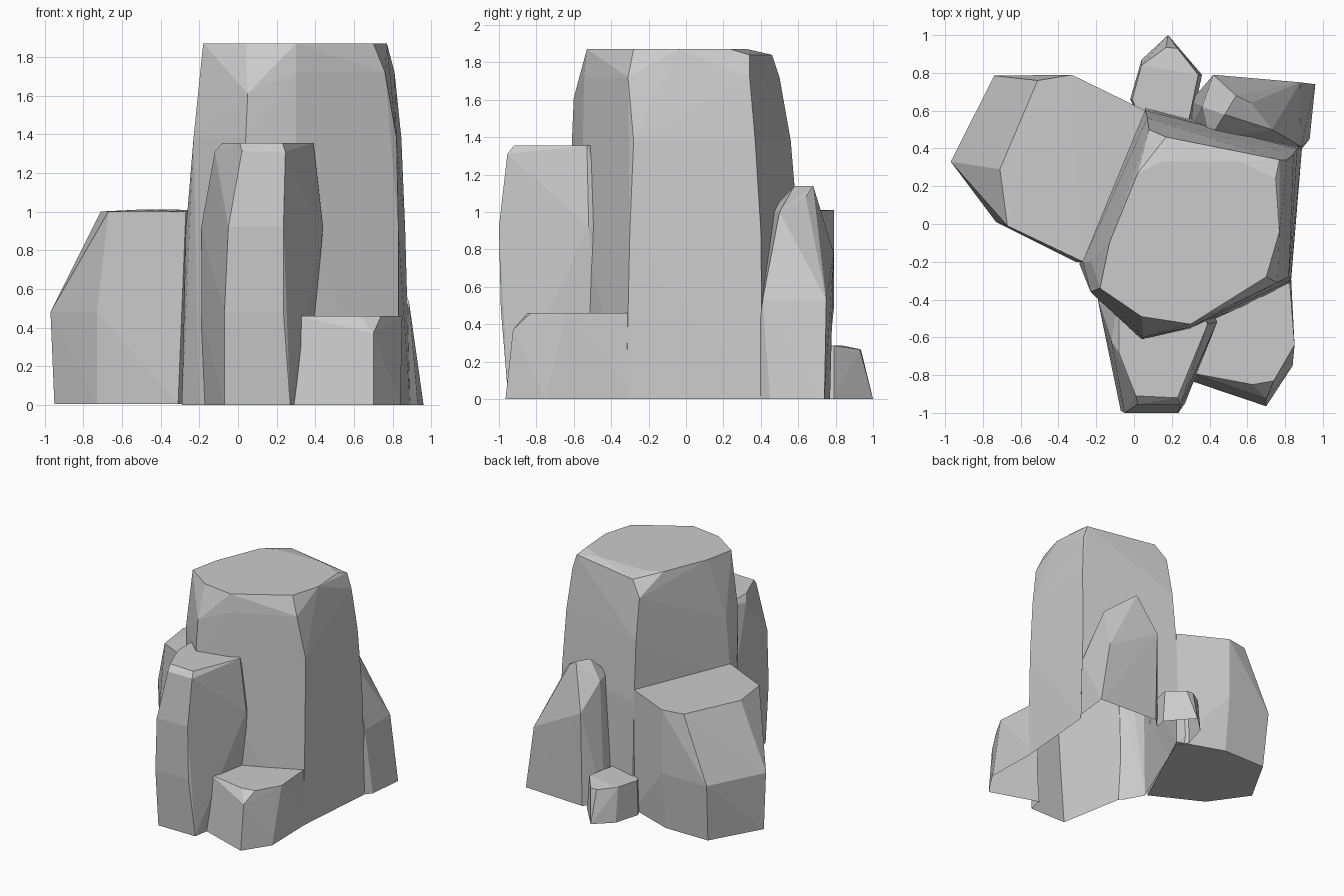
import bpy, bmesh

if "Cube" in bpy.data.objects:
    bpy.data.objects.remove(bpy.data.objects["Cube"])


def rock(name, rings):
    """Convex faceted boulder wrapped around (height, [(x, y), ...]) rings."""
    bm = bmesh.new()
    for z, pts in rings:
        for x, y in pts:
            bm.verts.new((x, y, z))
    res = bmesh.ops.convex_hull(bm, input=bm.verts[:])
    junk = {g for g in res["geom_interior"] + res["geom_unused"]
            if isinstance(g, bmesh.types.BMVert)}
    bmesh.ops.delete(bm, geom=list(junk), context='VERTS')
    bmesh.ops.dissolve_limit(bm, angle_limit=0.02, verts=bm.verts[:], edges=bm.edges[:])
    bmesh.ops.recalc_face_normals(bm, faces=bm.faces[:])
    me = bpy.data.meshes.new(name)
    bm.to_mesh(me)
    bm.free()
    ob = bpy.data.objects.new(name, me)
    bpy.context.collection.objects.link(ob)
    return ob


# Tall central pillar
pillar = rock("rock_pillar", [
    (0, [(-.29, -.21), (-.2, -.37), (.04, -.6), (.3, -.55), (.83, -.32), (.89, .41), (.06, .62)]),
    (.9, [(-.27, -.2), (-.22, -.37), (.04, -.61), (.3, -.56), (.83, -.3), (.865, .4), (.06, .6)]),
    (1.38, [(-.23, -.36), (.04, -.61), (.3, -.55), (.82, -.28), (.845, .37), (.07, .56), (-.23, -.2)]),
    (1.61, [(.05, -.6)]),
    (1.72, [(.3, -.545), (.76, -.31), (.08, .5), (.81, .34)]),
    (1.84, [(.17, .46), (.77, .34)]),
    (1.87, [(-.18, -.34), (-.13, -.1), (.02, .27), (.15, .33), (.56, .33), (.75, .24),
            (.77, -.04), (.7, -.28), (.3, -.53), (.04, -.49)]),
])

# Medium block in front
front = rock("front_post", [
    (0, [(-.07, -.95), (.27, -.95), (.36, -.4), (-.18, -.35)]),
    (.48, [(-.07, -.99), (.235, -.99), (.4, -.5), (-.19, -.4)]),
    (.92, [(-.05, -1), (.235, -1), (.44, -.52), (-.19, -.41), (.4, -.4)]),
    (1.31, [(.02, -.955), (.245, -.955), (-.12, -.62)]),
    (1.355, [(-.08, -.68), (.01, -.91), (.23, -.92), (.39, -.53), (.3, -.4), (-.08, -.4)]),
])

# Low block at front right
low = rock("front_right_block", [
    (0, [(.27, -.82), (.7, -.965), (.84, -.75), (.83, -.25), (.3, -.3)]),
    (.37, [(.7, -.925)]),
    (.46, [(.31, -.79), (.63, -.85), (.74, -.83), (.85, -.64), (.82, -.25), (.35, -.3)]),
])

# Pointed slab at back right
slab = rock("back_right_slab", [
    (0, [(.93, .45), (.96, .74), (.42, .77), (.3, .65), (.3, .5), (.85, .35)]),
    (.53, [(.885, .41), (.88, .75)]),
    (.78, [(.42, .79)]),
    (1.0, [(.73, .5), (.36, .62), (.4, .45)]),
    (1.08, [(.62, .64)]),
    (1.14, [(.48, .58), (.54, .68)]),
])

# Small stone at the back
stone = rock("back_stone", [
    (0, [(-.02, .66), (.04, .87), (.18, 1), (.36, .79), (.3, .5), (.06, .5)]),
    (.265, [(.17, .935), (.23, .93)]),
    (.285, [(-.01, .66), (.04, .84), (.34, .79), (.28, .5), (.06, .5)]),
])

# Broad shoulder rock on the left, resting against the pillar
rock("left_shoulder", [
    (.005, [(-.95, .33), (-.73, .02), (-.31, -.2), (.06, .6), (-.33, .74), (-.72, .74)]),
    (.48, [(-.97, .33), (-.73, .01), (-.34, -.18), (-.74, .785), (-.33, .79), (.06, .6)]),
    (1.0, [(-.67, -.01), (-.71, .29), (-.27, -.2), (.06, .6)]),
    (1.01, [(-.51, .76), (-.33, .79)]),
])

# Fuse the other rocks into the pillar
for other in (front, low, slab, stone):
    mod = pillar.modifiers.new("fuse", 'BOOLEAN')
    mod.operation = 'UNION'
    mod.solver = 'EXACT'
    mod.object = other
bpy.context.view_layer.update()
dg = bpy.context.evaluated_depsgraph_get()
fused = bpy.data.meshes.new_from_object(pillar.evaluated_get(dg))
pillar.modifiers.clear()
pillar.data = fused
pillar.name = "rock_cluster"
for other in (front, low, slab, stone):
    bpy.data.objects.remove(other)

# Leave the underside of the cluster open
bm = bmesh.new()
bm.from_mesh(fused)
under = [f for f in bm.faces if max(v.co.z for v in f.verts) < .002]
bmesh.ops.delete(bm, geom=under, context='FACES')
bm.to_mesh(fused)
bm.free()
